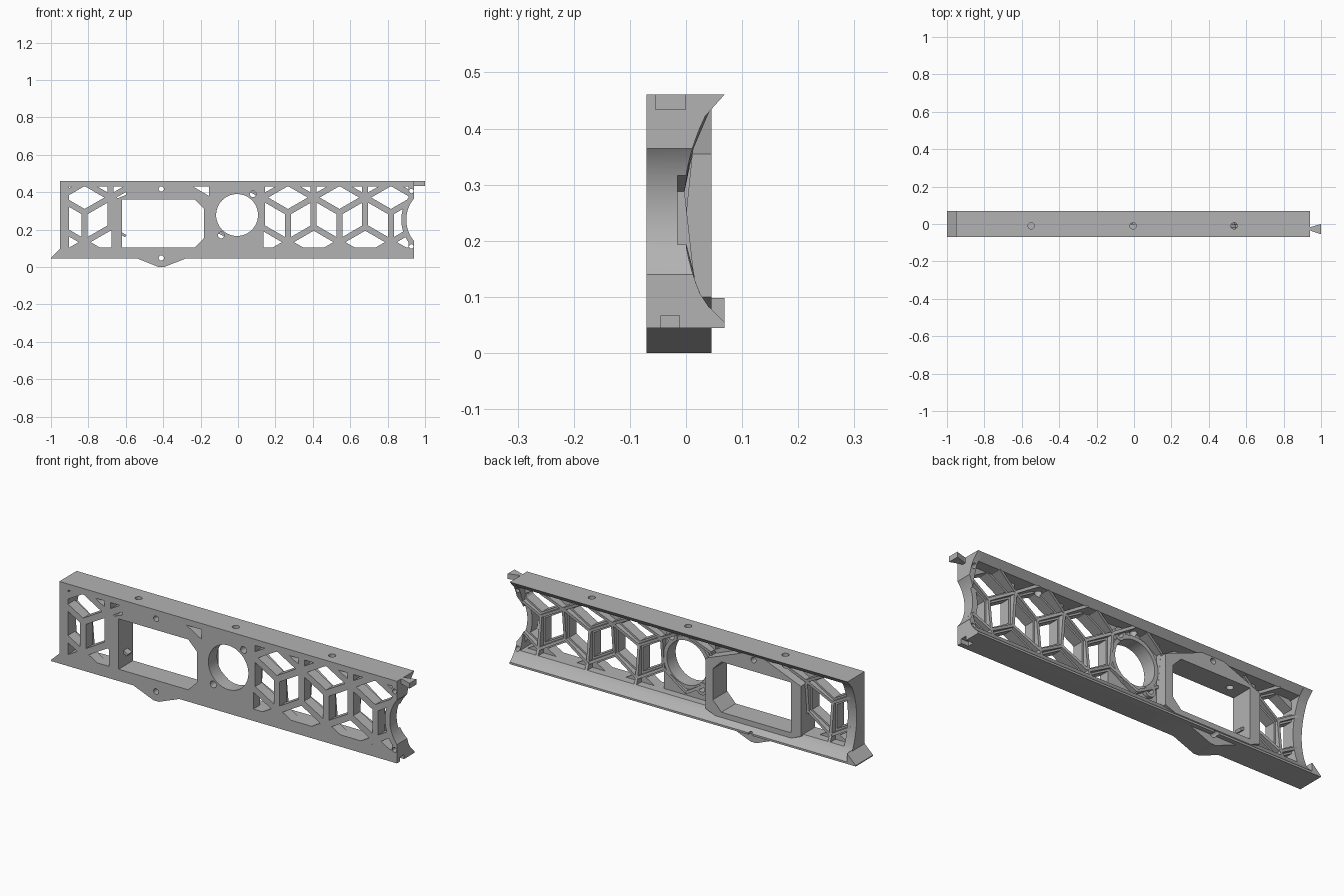
import bpy
import bmesh
import math
from mathutils import Vector

old = bpy.data.objects.get("Cube")
if old:
    bpy.data.objects.remove(old, do_unlink=True)

grey = bpy.data.materials.new("plain grey")
grey.use_nodes = True
colour = (0.45, 0.45, 0.45, 1)
grey.diffuse_color = colour
grey.node_tree.nodes["Principled BSDF"].inputs["Base Color"].default_value = colour

FRONT, WEB = -0.07, -0.015          # front face and back of the lattice web
BOTTOM, TOP = 0.045, 0.461
LOW, HIGH = 0.105, 0.43             # open band between the rails
R = 0.159                           # lattice hexagon radius
HALF = R * math.cos(math.pi / 6)
MID = 0.292


def arc_y(z):
    """Concave back surface."""
    return 0.375 - math.sqrt(0.38 ** 2 - (z - 0.254) ** 2)


def make(name, bm):
    bmesh.ops.recalc_face_normals(bm, faces=bm.faces)
    mesh = bpy.data.meshes.new(name)
    bm.to_mesh(mesh)
    bm.free()
    ob = bpy.data.objects.new(name, mesh)
    bpy.context.collection.objects.link(ob)
    mesh.materials.append(grey)
    return ob


def add_prism(bm, ring_a, ring_b):
    a = [bm.verts.new(p) for p in ring_a]
    b = [bm.verts.new(p) for p in ring_b]
    bm.faces.new(a)
    bm.faces.new(b[::-1])
    for i in range(len(a)):
        j = (i + 1) % len(a)
        bm.faces.new((a[i], b[i], b[j], a[j]))


def prisms(name, outlines, y0, y1):
    """Extrude x-z outlines along y."""
    bm = bmesh.new()
    for pts in outlines:
        add_prism(bm, [(x, y0, z) for x, z in pts], [(x, y1, z) for x, z in pts])
    return make(name, bm)


def along_x(name, profile, x0, x1):
    """Extrude a y-z profile along x."""
    bm = bmesh.new()
    add_prism(bm, [(x0, y, z) for y, z in profile], [(x1, y, z) for y, z in profile])
    return make(name, bm)


def circle(x, z, r, n=32):
    return [(x + r * math.cos(math.tau * i / n), z + r * math.sin(math.tau * i / n))
            for i in range(n)]


def rect(x0, x1, z0, z1):
    return [(x0, z0), (x1, z0), (x1, z1), (x0, z1)]


def combine(ob, other, operation):
    mod = ob.modifiers.new("combine", "BOOLEAN")
    mod.object, mod.operation, mod.solver = other, operation, "EXACT"
    bpy.context.view_layer.objects.active = ob
    bpy.ops.object.modifier_apply(modifier=mod.name)
    bpy.data.objects.remove(other, do_unlink=True)


def clip(pts, axis, limit, sign):
    """Keep the part of an outline on one side of a line."""
    out = []
    for i, p in enumerate(pts):
        q = pts[(i + 1) % len(pts)]
        dp, dq = sign * (p[axis] - limit), sign * (q[axis] - limit)
        if dp >= 0:
            out.append(p)
        if dp * dq < 0:
            out.append(p.lerp(q, dp / (dp - dq)))
    return out


def clip_box(pts, x0, x1, z0, z1):
    for axis, limit, sign in ((0, x0, 1), (0, x1, -1), (1, z0, 1), (1, z1, -1)):
        pts = clip(pts, axis, limit, sign)
    return pts


def corners(x, z):
    return [Vector((x + R * math.sin(k * math.pi / 3), z + R * math.cos(k * math.pi / 3)))
            for k in range(6)]


# Lattice: tumbling-block rhombi and the fins that run along their edges
cells, edges = [], []
for first, count, x0, x1 in ((-0.82, 2, -0.904, -0.6), (0.267, 3, 0.135, 0.912)):
    for k in range(-1, count + 1):
        for row in (-1, 0, 1):
            x = first + 2 * HALF * k + (HALF if row else 0)
            z = MID + 1.5 * R * row
            c, v = Vector((x, z)), corners(x, z)
            for a in (0, 2, 4):
                quad = [c, v[a - 1], v[a], v[(a + 1) % 6]]
                mid = (quad[0] + quad[2]) / 2
                cell = clip_box([mid + (p - mid) * 0.767 for p in quad], x0, x1, LOW, HIGH)
                if len(cell) > 2:
                    cells.append([tuple(p) for p in cell])
            for p, q in [(c, v[i]) for i in (1, 3, 5)] + [(v[i], v[i - 1]) for i in range(6)]:
                ends = clip_box([p, q], x0 - 0.02, x1, LOW - 0.005, HIGH + 0.005)
                if len(ends) > 1 and (ends[0] - ends[-1]).length > 0.01:
                    edges.append((ends[0], max(ends, key=lambda e: (e - ends[0]).length)))
cells.append([(-0.24, HIGH), (-0.155, HIGH), (-0.155, 0.38)])
v = corners(-0.009, MID)
for i in range(6):
    ends = clip_box([v[i - 1], v[i]], -1, 1, LOW, HIGH)
    if len(ends) > 1:
        edges.append((ends[0], max(ends, key=lambda e: (e - ends[0]).length)))

# Fins follow the concave back
bm = bmesh.new()
seen = set()
for p, q in edges:
    key = tuple(round(c, 2) for c in (p + q) / 2)
    if key in seen:
        continue
    seen.add(key)
    side = (q - p).normalized().orthogonal() * 0.007
    rings = []
    for e in (p, q):
        l, r = e - side, e + side
        back = arc_y(e.y)
        rings.append([(l.x, -0.03, l.y), (r.x, -0.03, r.y), (r.x, back, r.y), (l.x, back, l.y)])
    add_prism(bm, *rings)
make("lattice_fins", bm)

# Main panel with flared rails
panel = along_x("main_panel", [
    (FRONT, BOTTOM), (0.069, BOTTOM), (0.069, 0.055), (0.04, 0.083), (arc_y(LOW), LOW),
    (WEB, LOW), (WEB, HIGH), (0.038, HIGH), (0.069, TOP), (FRONT, TOP)], -0.953, 0.94)
combine(panel, prisms("cells", cells, -0.2, 0.2), "DIFFERENCE")

# End walls
zs = [0.083 + i * 0.339 / 16 for i in range(17)]
wall = [(FRONT, BOTTOM), (0.069, BOTTOM), (0.069, 0.055)] + [(arc_y(z), z) for z in zs]
wall += [(0.069, TOP), (FRONT, TOP)]
combine(panel, along_x("left_wall", wall, -0.953, -0.904), "UNION")
combine(panel, along_x("right_wall", wall, 0.912, 0.94), "UNION")

# Rim beside the end notch
angles = [math.radians(145 + 5 * i) for i in range(15)]
rim = [(1.078 + r * math.cos(a), 0.2525 + r * math.sin(a))
       for r, run in ((0.165, angles), (0.205, angles[::-1])) for a in run]
rim = [tuple(p) for p in clip([Vector(p) for p in rim], 0, 0.935, -1)]
combine(panel, prisms("notch_rim", [rim], FRONT, WEB), "UNION")

# Window housing with pointed top and bottom
housing = [(-0.675, 0.1), (-0.425, 0), (-0.395, 0), (-0.14, 0.1),
           (-0.14, 0.355), (-0.395, 0.455), (-0.425, 0.455), (-0.675, 0.355)]
combine(panel, prisms("window_housing", [housing], FRONT, 0.045), "UNION")

# Round port collar and screw bosses
combine(panel, prisms("port_collar", [circle(-0.005, 0.278, 0.132, 48)], -0.04, 0), "UNION")
screws = [(0.08, 0.39), (-0.09, 0.17)]
for x, z in screws:
    combine(panel, prisms("boss", [circle(x, z, 0.032, 24)], -0.04, 0.003), "UNION")

# Left foot
combine(panel, prisms("left_foot", [[(-1, BOTTOM), (-0.95, BOTTOM), (-0.95, 0.098), (-1, 0.05)]],
                      FRONT, 0.069), "UNION")

# Openings: window, port, notch, bolt and screw holes
window = [(-0.62, 0.105), (-0.23, 0.105), (-0.182, 0.155),
          (-0.182, 0.312), (-0.23, 0.36), (-0.62, 0.36)]
holes = [window, circle(-0.005, 0.278, 0.112, 64), circle(1.078, 0.2525, 0.178, 96)]
holes += [circle(-0.41, z, 0.014, 20) for z in (0.417, 0.048)]
for hole in holes + [circle(x, z, 0.017, 20) for x, z in screws]:
    combine(panel, prisms("opening", [hole], -0.2, 0.2), "DIFFERENCE")
for z in (0.406, 0.11):
    combine(panel, prisms("end_hole", [circle(0.927, z, 0.012, 16)], -0.2, 0.2), "DIFFERENCE")
for x, depth in ((-0.55, 0.34), (-0.005, 0.415), (0.535, 0.415)):
    bm = bmesh.new()
    add_prism(bm, [(px, py, depth) for px, py in circle(x, -0.01, 0.017, 20)],
              [(px, py, 0.5) for px, py in circle(x, -0.01, 0.017, 20)])
    combine(panel, make("top_hole", bm), "DIFFERENCE")
slot = [(-0.045, 0.03), (-0.012, 0.03), (-0.012, 0.067), (-0.045, 0.067)]
combine(panel, along_x("end_slot", slot, 0.9, 1), "DIFFERENCE")

# Dovetail hook
bm = bmesh.new()
tail = [(0.93, -0.036), (0.945, -0.036), (1, -0.055), (1, 0), (0.945, -0.016), (0.93, -0.016)]
add_prism(bm, [(x, y, 0.434) for x, y in tail], [(x, y, TOP) for x, y in tail])
make("dovetail_hook", bm)

bpy.ops.object.select_all(action="DESELECT")
panel.select_set(True)
bpy.context.view_layer.objects.active = panel
bpy.ops.object.shade_smooth_by_angle(angle=math.radians(25))
